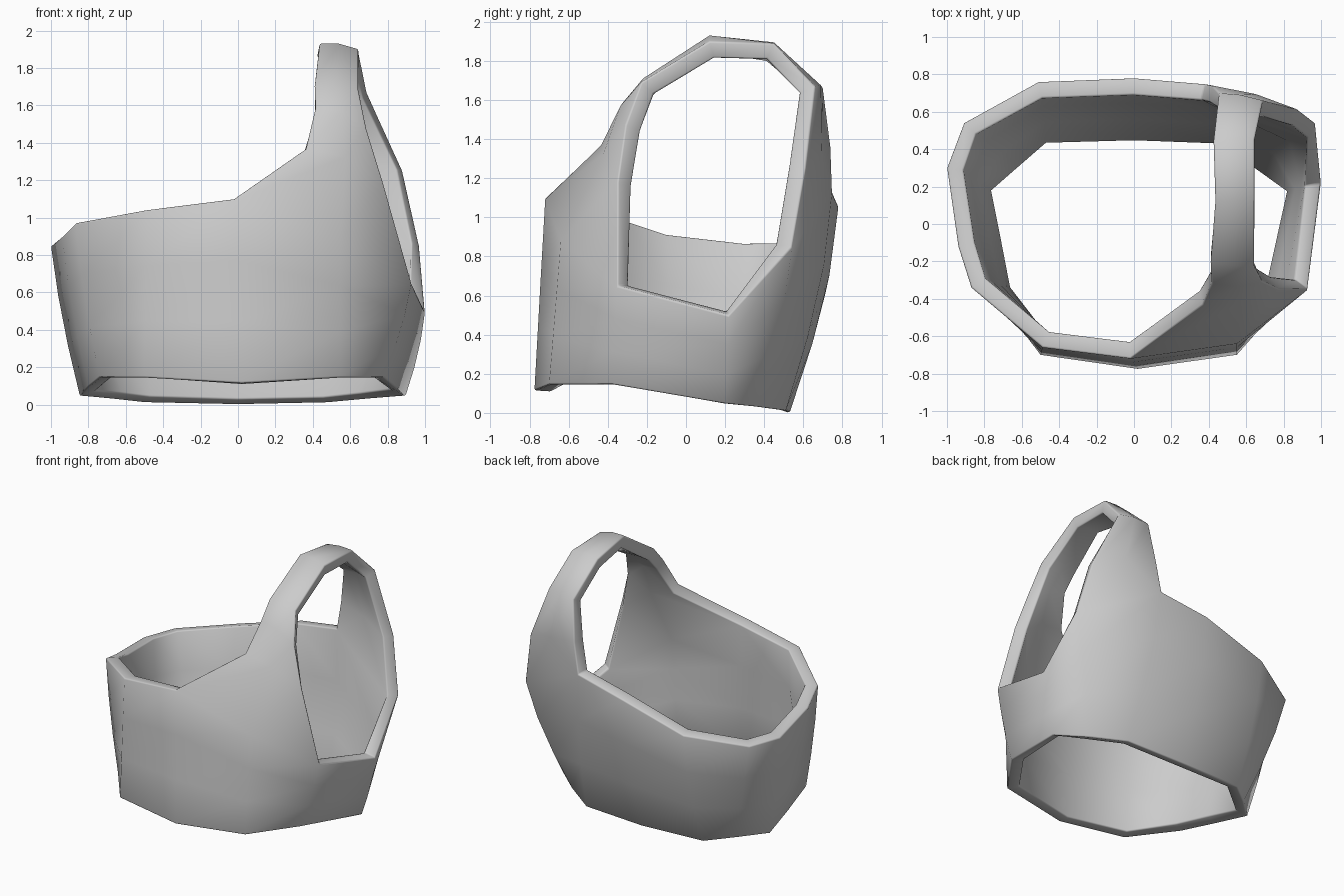
import bpy
from mathutils import Vector

if "Cube" in bpy.data.objects:
    bpy.data.objects.remove(bpy.data.objects["Cube"])

fabric = bpy.data.materials.new("light_grey_fabric")
fabric.diffuse_color = (0.6, 0.6, 0.6, 1)
fabric.use_nodes = True
fabric.node_tree.nodes["Principled BSDF"].inputs["Base Color"].default_value = fabric.diffuse_color

# Body columns, clockwise from the front centre: (hem point, upper point)
columns = [
    ((.02, -.775, .115), (-.02, -.72, 1.10)),  # front centre
    ((-.50, -.70, .145), (-.49, -.66, 1.04)),
    ((-.74, -.38, .145), (-.87, -.34, .97)),
    ((-.80, -.08, .095), (-.94, -.12, .90)),
    ((-.845, .20, .045), (-1.0, .30, .85)),    # left side
    ((-.68, .36, .03), (-.91, .54, .85)),
    ((-.50, .51, .01), (-.51, .76, .91)),
    ((.00, .53, .00), (.00, .78, 1.06)),       # back centre
    ((.48, .51, .01), (.38, .75, 1.13)),
    ((.70, .36, .03), (.97, .54, .85)),        # back of armhole
    ((.895, .20, .045), (1.0, .22, .50)),      # bottom of armhole
    ((.78, -.38, .145), (.93, -.35, .65)),     # front of armhole
    ((.55, -.70, .145), (.55, -.64, .88)),
]
# Shoulder strap pairs from front to back: (neck edge, armhole edge, bulge y, bulge z)
strap = [
    ((.365, -.435, 1.37), (.78, -.35, 1.18), -.03, .05),
    ((.415, -.32, 1.59), (.69, -.31, 1.47), -.02, .04),
    ((.41, -.21, 1.71), (.645, -.23, 1.69), 0, .01),
    ((.435, .12, 1.93), (.645, .12, 1.90), 0, .015),
    ((.425, .45, 1.88), (.645, .45, 1.89), 0, .01),
    ((.455, .70, 1.66), (.69, .66, 1.67), .01, .01),
    ((.42, .74, 1.36), (.88, .61, 1.25), .02, .02),
]

verts, faces = [], []
ROWS = 4
for hem, top in columns:
    a, b = Vector(hem), Vector(top)
    for r in range(ROWS):
        t = r / (ROWS - 1)
        p = a.lerp(b, t)
        curve = t * (1 - t)                    # gentle outward curve
        verts.append((p.x * (1 + .06 * curve) if abs(p.x) > .6 else p.x,
                      p.y * (1 + .24 * curve) if p.y > .3 else p.y, p.z))
n = len(columns)
for i in range(n):
    a, b = i * ROWS, (i + 1) % n * ROWS
    for r in range(ROWS - 1):
        faces.append((b + r, a + r, a + r + 1, b + r + 1))


def top_of(i):
    return i * ROWS + ROWS - 1


# Strap surface, three points across, joined to the front and back panels
base = len(verts)
for neck, arm, by, bz in strap:
    mid = (Vector(neck) + Vector(arm)) / 2 + Vector((0, by, bz))
    verts += [neck, tuple(mid), arm]
faces.append((top_of(0), top_of(12), base + 1, base))
faces.append((top_of(12), top_of(11), base + 2, base + 1))
for k in range(len(strap) - 1):
    j = base + 3 * k
    faces.append((j, j + 1, j + 4, j + 3))
    faces.append((j + 1, j + 2, j + 5, j + 4))
j = base + 3 * (len(strap) - 1)
faces.append((j, j + 1, top_of(8)))
faces.append((j + 1, top_of(9), top_of(8)))
faces.append((j + 1, j + 2, top_of(9)))

mesh = bpy.data.meshes.new("one_shoulder_top")
mesh.from_pydata(verts, [], faces)
mesh.materials.append(fabric)
garment = bpy.data.objects.new("one_shoulder_top", mesh)
bpy.context.collection.objects.link(garment)
for p in mesh.polygons:
    p.use_smooth = True

# Cloth thickness with softly rounded edges
solid = garment.modifiers.new("thickness", "SOLIDIFY")
solid.thickness = .09
solid.offset = -1
bevel = garment.modifiers.new("soft_edge", "BEVEL")
bevel.width = .01
bevel.segments = 2
bevel.limit_method = "ANGLE"
bevel.angle_limit = 1.05
